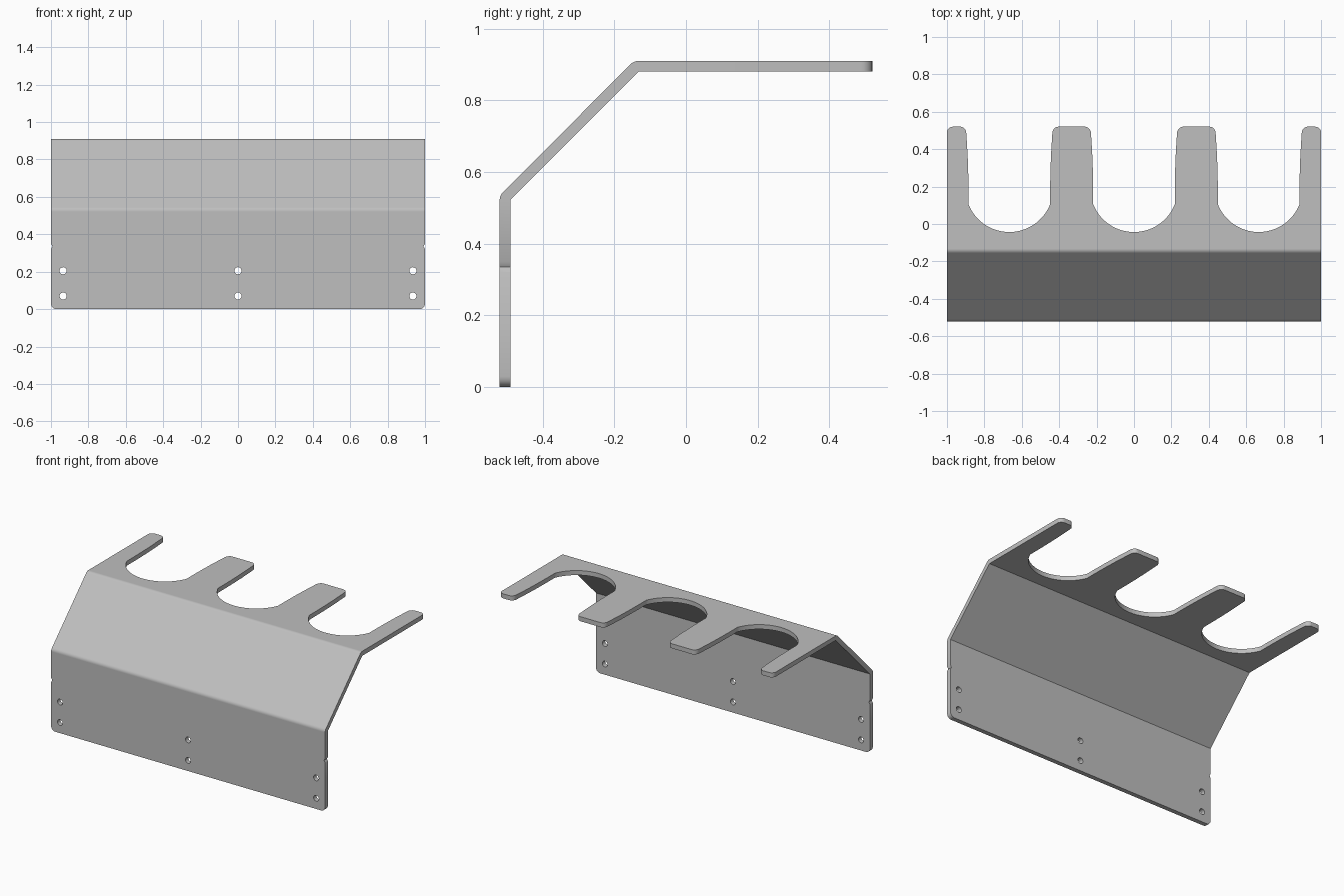
import bpy, bmesh, math
from mathutils import Vector

if "Cube" in bpy.data.objects:
    bpy.data.objects.remove(bpy.data.objects["Cube"])

T = 0.03       # sheet thickness
Y = 0.52       # half depth
H = 0.91       # height


def arc(cx, cy, r, a0, a1, n):
    return [(cx + r * math.cos(math.radians(a0 + (a1 - a0) * i / n)),
             cy + r * math.sin(math.radians(a0 + (a1 - a0) * i / n))) for i in range(n + 1)]


def prism(bm, pts, sweep):
    """Closed solid from a planar outline swept along a vector."""
    face = bm.faces.new([bm.verts.new(p) for p in pts])
    ext = bmesh.ops.extrude_face_region(bm, geom=[face], use_keep_orig=True)
    verts = [v for v in ext["geom"] if isinstance(v, bmesh.types.BMVert)]
    bmesh.ops.translate(bm, verts=verts, vec=Vector(sweep))


def make_object(bm, name):
    bmesh.ops.recalc_face_normals(bm, faces=bm.faces)
    mesh = bpy.data.meshes.new(name)
    bm.to_mesh(mesh)
    bm.free()
    obj = bpy.data.objects.new(name, mesh)
    bpy.context.collection.objects.link(obj)
    return obj


# Bent sheet: side profile (y, z) with rounded outer bends, swept across x
low, high = (-Y + T, 0.522), (-0.133, H - T)
profile = ([(-Y, 0)] + arc(*low, T, 180, 135, 8) + arc(*high, T, 135, 90, 8)
           + [(Y, H), (Y, H - T), high, low, (-Y + T, 0)])
bm = bmesh.new()
prism(bm, [(-1, y, z) for y, z in profile], (2, 0, 0))

# Rounded outer corners of the bottom edge and of the outer prongs
corners = []
for e in bm.edges:
    a, b = (v.co for v in e.verts)
    if abs(a.x - b.x) < 1e-5:
        if (abs(a.z) < 1e-5 and abs(b.z) < 1e-5) or (abs(a.y - Y) < 1e-5 and abs(b.y - Y) < 1e-5):
            corners.append(e)
bmesh.ops.bevel(bm, geom=corners, offset=0.03, offset_type='OFFSET', segments=6,
                profile=0.5, affect='EDGES')
rack = make_object(bm, "bent_sheet_rack")

# Cutters: three round-bottomed slots with flared mouths
bm = bmesh.new()
R, CY, HW = 0.2345, 0.1915, 0.218
a_end = math.degrees(math.atan2(0.105 - CY, HW))
right = arc(0, CY, R, -90, a_end, 20)
right += [(0.218, 0.18), (0.2195, 0.27), (0.2225, 0.36), (0.2265, 0.43)]
right += arc(0.265, 0.4855, 0.035, 180, 90, 8) + [(0.265, 0.6)]
outline = right + [(-x, y) for x, y in reversed(right[1:])]
for cx in (-2 / 3, 0, 2 / 3):
    prism(bm, [(cx + x, y, H - 0.1) for x, y in outline], (0, 0, 0.2))

# Cutters: six mounting holes
for x in (-0.935, 0, 0.935):
    for z in (0.07, 0.205):
        prism(bm, [(px, -Y - 0.1, pz) for px, pz in arc(x, z, 0.019, 0, 345, 23)], (0, 0.2, 0))

# Cutters: small notches in the side edges
for s in (-1, 1):
    notch = [(0.992, 0.335), (1.02, 0.385), (1.02, 0.285)]
    prism(bm, [(s * x, -Y - 0.1, z) for x, z in notch], (0, 0.2, 0))
cutter = make_object(bm, "cutter")
cutter.hide_render = True

# Cut the sheet
bpy.context.view_layer.objects.active = rack
rack.select_set(True)
mod = rack.modifiers.new("cut", 'BOOLEAN')
mod.operation = 'DIFFERENCE'
mod.solver = 'EXACT'
mod.object = cutter
bpy.ops.object.modifier_apply(modifier=mod.name)
bpy.data.objects.remove(cutter, do_unlink=True)

# Smooth bends and rounded walls, flat main panels
bpy.ops.object.shade_smooth_by_angle(angle=math.radians(30))
for p in rack.data.polygons:
    if p.area > 0.05:
        p.use_smooth = False

# Single grey finish
grey = bpy.data.materials.new("plain grey")
grey.diffuse_color = (0.52, 0.52, 0.52, 1)
grey.use_nodes = True
grey.node_tree.nodes["Principled BSDF"].inputs["Base Color"].default_value = grey.diffuse_color
rack.data.materials.clear()
rack.data.materials.append(grey)
